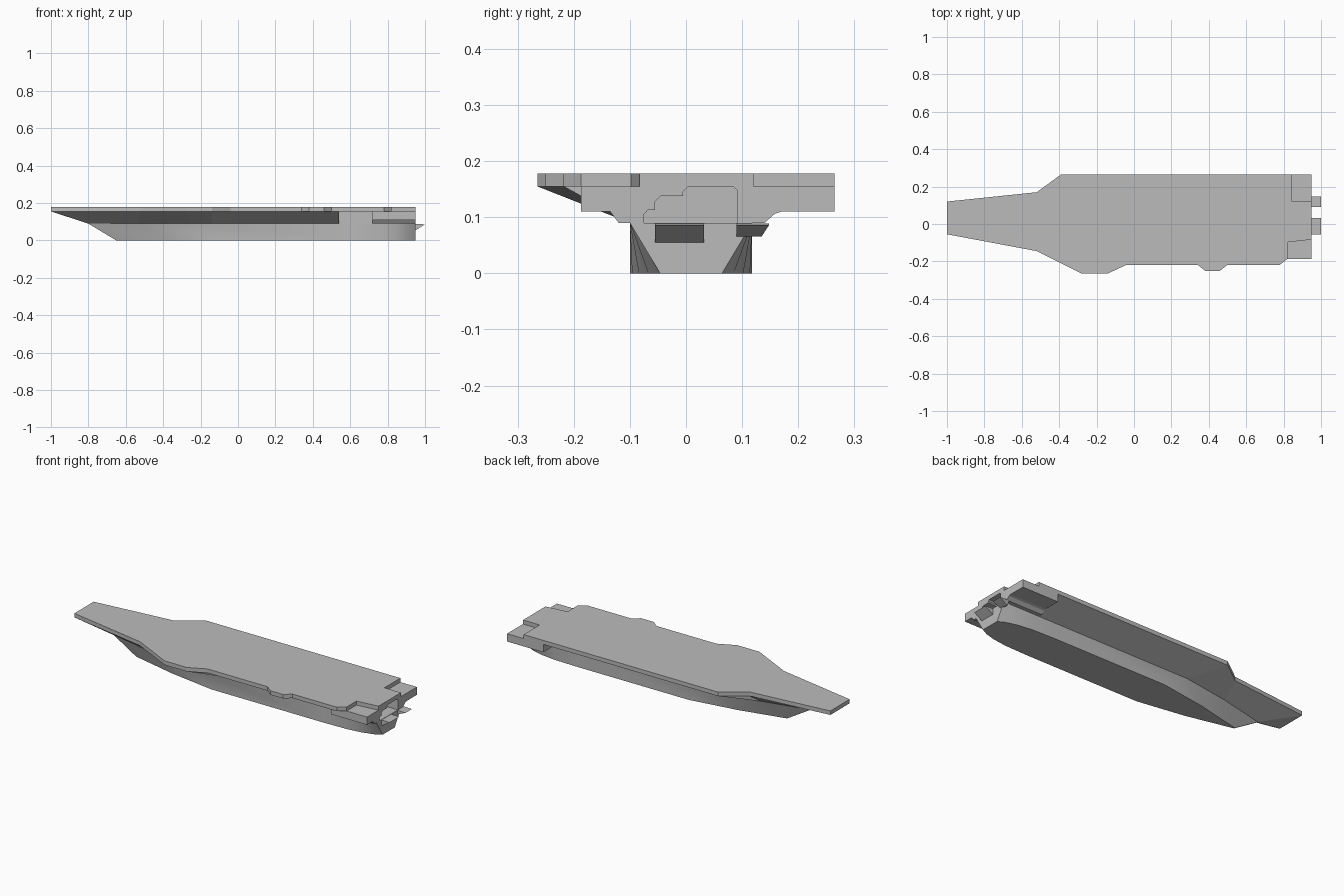
import bpy, bmesh, math

cube = bpy.data.objects.get("Cube")
if cube:
    bpy.data.objects.remove(cube, do_unlink=True)

grey = bpy.data.materials.new("ship_grey")
grey.use_nodes = True
COLOUR = (0.5, 0.5, 0.5, 1)
grey.diffuse_color = COLOUR
grey.node_tree.nodes["Principled BSDF"].inputs["Base Color"].default_value = COLOUR


def loft(name, ring_a, ring_b, smooth=False):
    """Closed solid between two rings of 3D points."""
    bm = bmesh.new()
    a = [bm.verts.new(p) for p in ring_a]
    b = [bm.verts.new(p) for p in ring_b]
    n = len(a)
    bm.faces.new(a)
    bm.faces.new(b[::-1])
    for i in range(n):
        j = (i + 1) % n
        bm.faces.new((a[j], a[i], b[i], b[j]))
    bmesh.ops.recalc_face_normals(bm, faces=bm.faces)
    mesh = bpy.data.meshes.new(name)
    bm.to_mesh(mesh)
    bm.free()
    mesh.materials.append(grey)
    obj = bpy.data.objects.new(name, mesh)
    bpy.context.collection.objects.link(obj)
    if smooth:
        bpy.ops.object.select_all(action='DESELECT')
        obj.select_set(True)
        bpy.context.view_layer.objects.active = obj
        bpy.ops.object.shade_smooth_by_angle(angle=math.radians(25))
    return obj


def flat(points, z):
    return [(x, y, z) for x, y in points]


def section(points, x):
    return [(x, y, z) for y, z in points]


HULL_TOP, DECK_BASE, DECK_TOP = 0.09, 0.155, 0.178
MID, HALF = 0.009, 0.109
PORT, STAR = MID - HALF, MID + HALF


# Lower hull: pointed bow, rounded run at the stern
def hull_ring(half_outline, z):
    near = [(x, MID - w) for x, w in half_outline]
    far = [(x, MID + w) for x, w in reversed(half_outline)]
    return flat(near + far, z)


keel = [(-0.65, 0.003), (-0.38, 0.065), (-0.1, HALF), (0.62, HALF),
        (0.76, 0.105), (0.85, 0.093), (0.91, 0.076), (0.95, 0.055)]
waist = [(-0.8, 0.003), (-0.53, 0.065), (-0.25, HALF), (0.62, HALF),
         (0.76, HALF), (0.85, HALF), (0.91, HALF), (0.95, HALF)]
loft("lower_hull", hull_ring(keel, 0), hull_ring(waist, HULL_TOP), smooth=True)

# Flared sides between hull and deck
flare_low = [(-0.8, MID - 0.003), (-0.53, MID - 0.065), (-0.25, PORT), (-0.14, PORT),
             (-0.04, PORT), (0.54, PORT), (0.541, PORT), (0.74, PORT), (0.74, STAR),
             (-0.25, STAR), (-0.53, MID + 0.065), (-0.8, MID + 0.003)]
flare_high = [(-1, -0.055), (-0.52, -0.145), (-0.28, -0.265), (-0.14, -0.265),
              (-0.04, -0.218), (0.54, -0.218), (0.541, PORT), (0.74, PORT), (0.74, 0.265),
              (-0.39, 0.265), (-0.52, 0.17), (-1, 0.12)]
loft("flared_sides", flat(flare_low, HULL_TOP), flat(flare_high, DECK_BASE))

# Flight deck with its side bulges and stern corner steps
deck = [(-1, -0.055), (-0.52, -0.145), (-0.28, -0.265), (-0.14, -0.265), (-0.04, -0.218),
        (0.34, -0.218), (0.38, -0.25), (0.46, -0.25), (0.5, -0.218), (0.78, -0.218),
        (0.82, -0.187), (0.82, -0.098), (0.95, -0.083), (0.95, 0.12), (0.845, 0.12),
        (0.845, 0.265), (-0.39, 0.265), (-0.52, 0.17), (-1, 0.12)]
loft("flight_deck", flat(deck, DECK_BASE), flat(deck, DECK_TOP))

# Stern block, solid forward and with a stepped opening aft
outer = [(0.14, HULL_TOP), (0.158, 0.106), (0.17, 0.11), (0.265, 0.11), (0.265, DECK_BASE),
         (-0.187, DECK_BASE), (-0.187, 0.11), (-0.135, 0.11), (-0.12, HULL_TOP)]
opening = [(-0.075, HULL_TOP), (-0.075, 0.105), (-0.068, 0.113), (-0.055, 0.113),
           (-0.055, 0.128), (-0.045, 0.138), (-0.005, 0.138), (-0.005, 0.146),
           (0.003, 0.154), (0.085, 0.154), (0.092, 0.147), (0.092, HULL_TOP)]
loft("stern_block", section(outer, 0.72), section(outer, 0.85))
loft("stern_opening", section(outer + opening, 0.85), section(outer + opening, 0.95))


# Wedge shaped platforms on the transom
def platform(name, y0, y1, y1_low, z_low):
    left = [(0.94, y0, 0.089), (1, y0, 0.086), (0.95, y0, z_low), (0.94, y0, z_low)]
    right = [(0.94, y1, 0.089), (1, y1, 0.086), (0.95, y1_low, z_low), (0.94, y1_low, z_low)]
    loft(name, left, right)


platform("stern_platform_centre", -0.055, 0.032, 0.032, 0.055)
platform("stern_platform_side", 0.09, 0.148, 0.135, 0.066)
